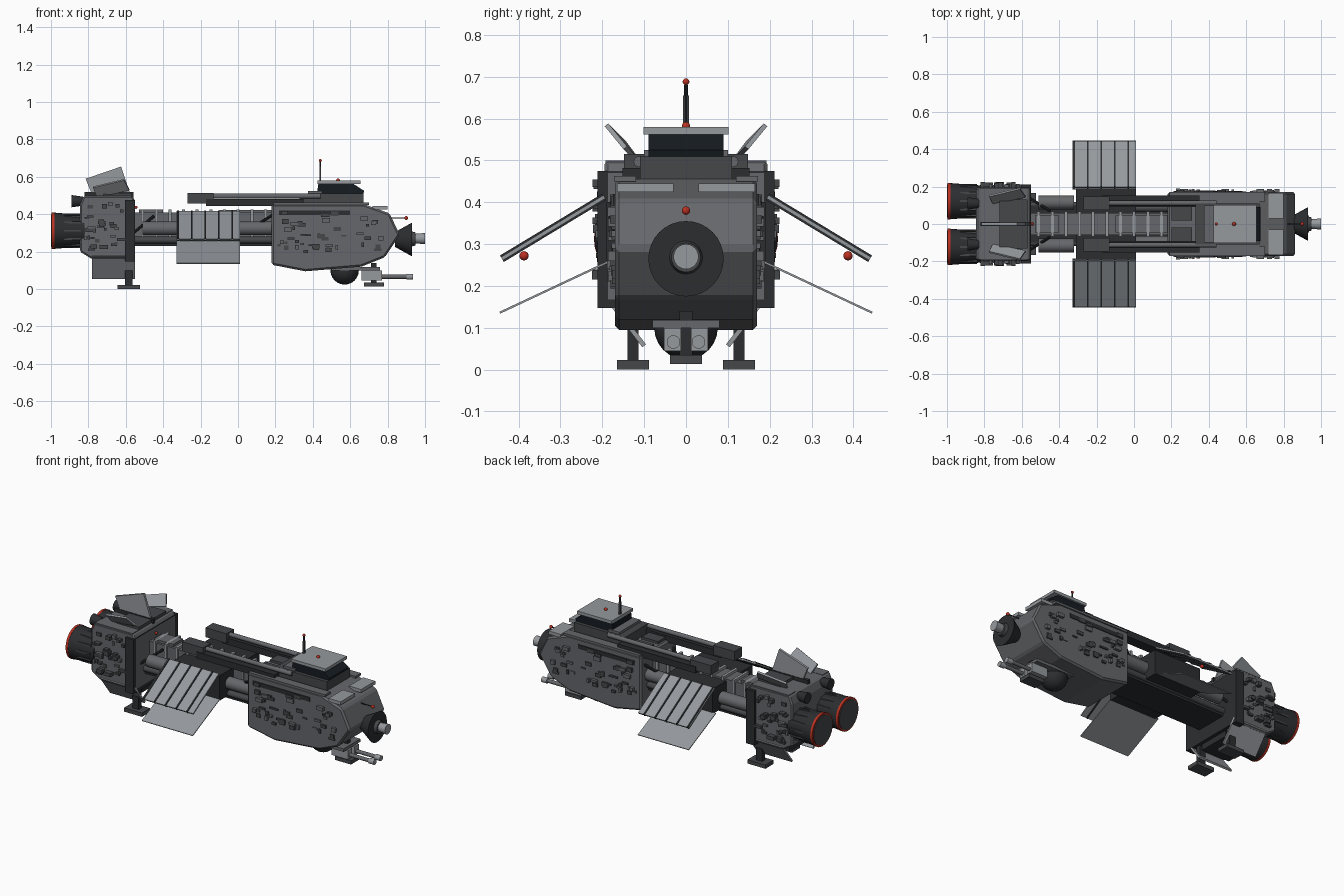
import bpy, bmesh, math, random
from mathutils import Vector, Matrix

if "Cube" in bpy.data.objects:
    bpy.data.objects.remove(bpy.data.objects["Cube"])

random.seed(7)


def mat(name, r, g, b):
    m = bpy.data.materials.new(name)
    m.diffuse_color = (r, g, b, 1)
    m.use_nodes = True
    m.node_tree.nodes["Principled BSDF"].inputs["Base Color"].default_value = m.diffuse_color
    return m


HULL = mat("hull_grey", .13, .135, .145)
LIGHT = mat("light_grey", .3, .32, .34)
DARK = mat("dark_grey", .025, .027, .03)
MID = mat("mid_grey", .06, .063, .068)
GLASS = mat("window_dark", .008, .012, .016)
RED = mat("lamp_red", .5, .03, .015)


def finish(name, bm, m, smooth=False):
    bmesh.ops.recalc_face_normals(bm, faces=bm.faces)
    me = bpy.data.meshes.new(name)
    bm.to_mesh(me)
    bm.free()
    me.materials.append(m)
    o = bpy.data.objects.new(name, me)
    bpy.context.collection.objects.link(o)
    if smooth:
        bpy.context.view_layer.objects.active = o
        o.select_set(True)
        bpy.ops.object.shade_smooth_by_angle(angle=math.radians(35))
        o.select_set(False)
    return o


def add_box(bm, x0, x1, y0, y1, z0, z1):
    s = Matrix.Diagonal((x1 - x0, y1 - y0, z1 - z0, 1))
    t = Matrix.Translation(((x0 + x1) / 2, (y0 + y1) / 2, (z0 + z1) / 2))
    bmesh.ops.create_cube(bm, size=1, matrix=t @ s)


def box(name, x, y, z, m=HULL, mirror=False):
    bm = bmesh.new()
    add_box(bm, *x, *y, *z)
    if mirror:
        add_box(bm, *x, -y[1], -y[0], *z)
    return finish(name, bm, m)


def rod(name, a, b, r1, r2=None, m=HULL, mirror=False, n=24):
    bm = bmesh.new()
    for s in ((1, -1) if mirror else (1,)):
        p, q = (Vector((v[0], v[1] * s, v[2])) for v in (a, b))
        d = q - p
        mx = Matrix.Translation((p + q) / 2) @ d.to_track_quat('Z', 'Y').to_matrix().to_4x4()
        bmesh.ops.create_cone(bm, cap_ends=True, segments=n, radius1=r1,
                              radius2=r1 if r2 is None else r2, depth=d.length, matrix=mx)
    return finish(name, bm, m, True)


def ball(name, c, r, m=RED, mirror=False):
    bm = bmesh.new()
    for s in ((1, -1) if mirror else (1,)):
        bmesh.ops.create_uvsphere(bm, u_segments=20, v_segments=12, radius=r,
                                  matrix=Matrix.Translation((c[0], c[1] * s, c[2])))
    return finish(name, bm, m, True)


def profile(name, pts, half, m=HULL, bevel=0):
    """Side outline in x,z extruded across y."""
    bm = bmesh.new()
    f = bm.faces.new([bm.verts.new((x, -half, z)) for x, z in pts])
    e = bmesh.ops.extrude_face_region(bm, geom=[f])
    bmesh.ops.translate(bm, vec=(0, 2 * half, 0),
                        verts=[v for v in e['geom'] if isinstance(v, bmesh.types.BMVert)])
    o = finish(name, bm, m)
    if bevel:
        b = o.modifiers.new("edge", 'BEVEL')
        b.width, b.segments = bevel, 1
    return o


def plate(name, pts, t, m, mirror=True):
    """Thin four-cornered panel, optionally copied to the other side."""
    bm = bmesh.new()
    for s in ((1, -1) if mirror else (1,)):
        bm.faces.new([bm.verts.new((x, y * s, z)) for x, y, z in pts])
    o = finish(name, bm, m)
    md = o.modifiers.new("thick", 'SOLIDIFY')
    md.thickness, md.offset = t, 0
    return o


def greebles(name, count, xr, zr, y, m, depth=.014):
    bm = bmesh.new()
    for _ in range(count):
        x, z = random.uniform(*xr), random.uniform(*zr)
        w, h = random.uniform(.012, .045), random.uniform(.008, .025)
        d = random.uniform(.005, depth)
        for s in (1, -1):
            a, b = sorted((s * (y - .01), s * (y + d)))
            add_box(bm, x - w / 2, x + w / 2, a, b, z - h / 2, z + h / 2)
    return finish(name, bm, m)


# Forward hull
profile("forward_hull", [(.18, .455), (.67, .455), (.81, .405), (.865, .29), (.785, .17),
                         (.66, .12), (.36, .095), (.18, .13)], .17, HULL, .01)
box("roof_side_rails", (.19, .7), (.12, .172), (.45, .463), HULL, True)
box("roof_vents", (.2, .31), (.02, .11), (.45, .47), MID, True)
box("side_slots", (.22, .6), (.165, .174), (.395, .42), DARK, True)
box("front_lips", (.72, .8), (.03, .165), (.425, .445), LIGHT, True)
greebles("hull_side_details", 32, (.22, .76), (.2, .43), .17, MID)
greebles("hull_side_panels", 14, (.22, .78), (.2, .38), .17, HULL, .02)

# Docking nose
rod("nose_cone", (.84, 0, .265), (.93, 0, .265), .04, .09, DARK, n=32)
rod("nose_collar", (.92, 0, .268), (.95, 0, .268), .042, .035, MID)
rod("nose_probe", (.93, 0, .27), (1, 0, .27), .024, .03, LIGHT)
ball("nose_lamp", (.9, 0, .38), .01)
rod("nose_lamp_stem", (.82, 0, .38), (.9, 0, .38), .003, m=DARK)

# Belly turret and guns
ball("belly_turret", (.57, 0, .1), .076, DARK)
box("gun_mount", (.5, .76), (-.08, .08), (.1, .118), HULL)
box("gun_post", (.71, .74), (-.015, .015), (.03, .14), DARK)
box("gun_foot", (.675, .78), (-.038, .038), (.013, .035), MID)
box("gun_breeches", (.66, .77), (.012, .052), (.045, .1), LIGHT, True)
rod("gun_barrels", (.72, .03, .066), (.93, .03, .066), .011, m=HULL, mirror=True)
rod("gun_muzzles", (.9, .03, .066), (.935, .03, .066), .016, m=LIGHT, mirror=True)

# Bridge
box("bridge_base", (.33, .67), (-.11, .11), (.44, .51), MID)
profile("bridge_windows", [(.42, .49), (.66, .475), (.675, .525), (.61, .567), (.43, .567)], .09, GLASS)
box("bridge_roof", (.425, .655), (-.102, .102), (.562, .58), LIGHT)
box("bridge_rear_deck", (.375, .45), (-.1, .1), (.5, .525), HULL)
rod("antenna_mast", (.44, 0, .57), (.44, 0, .68), .005, m=DARK, n=10)
box("antenna_sleeve", (.436, .444), (-.007, .007), (.58, .655), MID)
ball("antenna_lamp", (.44, 0, .688), .008)
ball("roof_lamp", (.535, 0, .582), .01)

# Long dorsal guns
box("dorsal_gun_heads", (-.27, -.13), (.075, .148), (.458, .515), MID, True)
box("dorsal_gun_beams", (-.17, .35), (.09, .152), (.443, .482), DARK, True)
rod("dorsal_gun_tubes", (-.14, .112, .497), (.44, .112, .497), .013, m=HULL, mirror=True)

# Spine truss, tanks and struts
box("spine_core", (-.57, .2), (-.058, .058), (.27, .41), HULL)
box("spine_keel", (-.57, .2), (-.1, .1), (.23, .28), DARK)
bm = bmesh.new()
for i in range(10):
    x = -.51 + i * .073
    add_box(bm, x - .008, x + .008, -.068, .068, .26, .425)
finish("spine_frames", bm, LIGHT)
box("spine_blocks", (-.53, -.4), (-.045, .045), (.4, .425), HULL)
box("spine_blocks_front", (-.1, .18), (-.045, .045), (.4, .422), HULL)
rod("side_tanks", (-.51, .115, .325), (-.32, .115, .325), .037, m=HULL, mirror=True)
rod("front_tanks", (0, .1, .325), (.19, .1, .325), .036, m=HULL, mirror=True)
rod("lower_pipes", (-.55, .1, .262), (.19, .1, .262), .018, m=MID, mirror=True, n=16)
rod("aft_struts", (-.56, .14, .3), (-.45, .07, .39), .008, m=DARK, mirror=True, n=10)
rod("forward_struts", (.19, .14, .4), (.08, .08, .33), .008, m=DARK, mirror=True, n=10)
ball("spine_lamp", (-.545, 0, .437), .008)

# Radiator wings
box("wing_roots", (-.31, .01), (.05, .19), (.25, .4), DARK, True)
A, B = Vector((0, .195, .413)), Vector((0, .44, .265))
plate("upper_wings", [(-.33, *A.yz), (.01, *A.yz), (.01, *B.yz), (-.33, *B.yz)], .009, LIGHT)
for i in range(5):
    x = -.325 + i * .0725
    plate(f"wing_rib_{i + 1}", [(x, A.y, A.z), (x + .009, A.y, A.z), (x + .009, B.y, B.z), (x, B.y, B.z)],
          .018, DARK)
plate("lower_wings", [(-.33, .185, .258), (.01, .185, .258), (.01, .445, .136), (-.33, .445, .136)],
      .005, LIGHT)
ball("wing_lamps", (-.16, .387, .272), .011, RED, True)

# Engine block
profile("engine_block", [(-.845, .45), (-.825, .498), (-.565, .498), (-.55, .47), (-.55, .16),
                         (-.78, .16), (-.845, .2)], .195, HULL, .008)
box("engine_bulkhead", (-.605, -.55), (-.212, .212), (.147, .475), DARK)
box("engine_roof_rails", (-.82, -.57), (.13, .192), (.47, .5), HULL, True)
box("roof_hatch", (-.72, -.57), (-.13, .13), (.49, .515), MID)
box("lower_engine_core", (-.76, -.57), (-.1, .1), (.11, .17), DARK)
greebles("engine_side_details", 24, (-.82, -.62), (.21, .46), .195, MID, .03)
greebles("engine_side_panels", 10, (-.82, -.62), (.21, .46), .195, HULL, .022)

# Tail fins
plate("dorsal_fin", [(-.815, 0, .59), (-.625, 0, .655), (-.58, 0, .52), (-.77, 0, .48)], .014, LIGHT, False)
box("dorsal_fin_base", (-.82, -.56), (-.01, .01), (.49, .52), DARK)
plate("upper_side_fins", [(-.775, .15, .545), (-.61, .19, .585), (-.58, .145, .53), (-.755, .112, .495)],
      .011, LIGHT)
plate("lower_side_fins", [(-.78, .195, .18), (-.55, .195, .18), (-.55, .1, .057), (-.78, .1, .057)],
      .011, LIGHT)

# Main engines and small thrusters
Y, Z = .122, .312
rod("engine_bells", (-.82, Y, Z), (-.985, Y, Z), .084, .097, DARK, True, 32)
rod("engine_glow_rims", (-.982, Y, Z), (-.996, Y, Z), .098, m=RED, mirror=True, n=32)
rod("engine_throats", (-.98, Y, Z), (-1, Y, Z), .088, m=MID, mirror=True, n=32)
bm = bmesh.new()
for s in (1, -1):
    for i in range(12):
        a = i * math.tau / 12
        cy, cz = s * Y + .088 * math.cos(a), Z + .088 * math.sin(a)
        add_box(bm, -.93, -.84, cy - .005, cy + .005, cz - .005, cz + .005)
finish("engine_bell_ribs", bm, MID)
rod("small_thrusters", (-.83, .11, .47), (-.89, .11, .47), .024, .033, DARK, True)

# Landing legs
box("leg_struts", (-.605, -.565), (.113, .14), (.015, .16), DARK, True)
box("leg_feet", (-.645, -.525), (.088, .165), (0, .023), MID, True)
